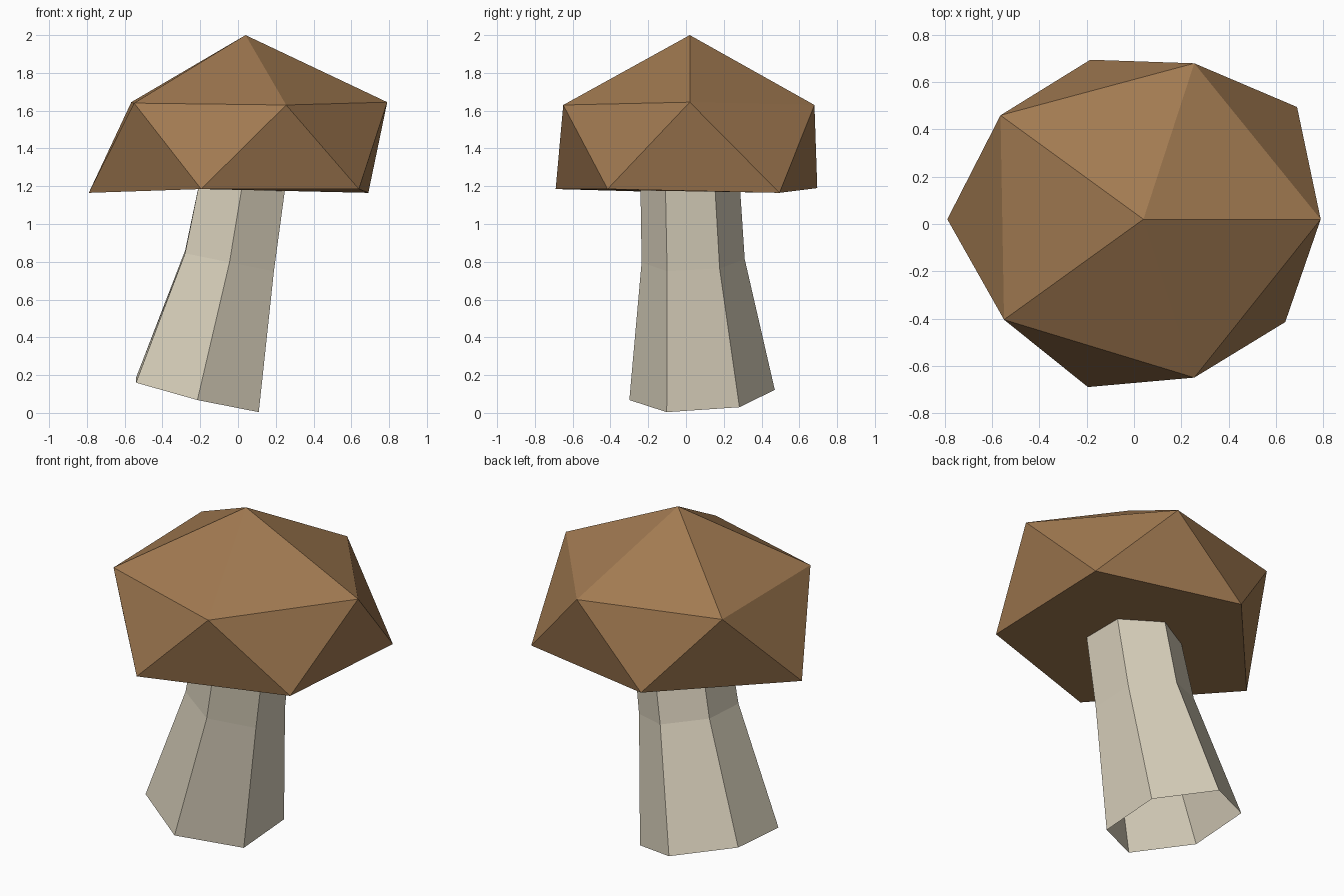
import bpy
import bmesh
from mathutils import Vector

if "Cube" in bpy.data.objects:
    bpy.data.objects.remove(bpy.data.objects["Cube"])


def material(name, rgb):
    m = bpy.data.materials.new(name)
    m.diffuse_color = (*rgb, 1.0)
    m.use_nodes = True
    m.node_tree.nodes["Principled BSDF"].inputs["Base Color"].default_value = m.diffuse_color
    return m


def finish(bm, name, mat):
    mesh = bpy.data.meshes.new(name)
    bm.to_mesh(mesh)
    bm.free()
    mesh.materials.append(mat)
    obj = bpy.data.objects.new(name, mesh)
    bpy.context.collection.objects.link(obj)
    return obj


brown = material("cap brown", (0.36, 0.195, 0.083))
cream = material("stem cream", (0.69, 0.63, 0.50))

# Cap: uneven icosahedron with its bottom point cut off flat
upper = [(0.79, 0.02, 1.645), (0.255, 0.68, 1.63), (-0.565, 0.46, 1.645),
         (-0.55, -0.405, 1.64), (0.255, -0.65, 1.63)]
lower = [(0.69, 0.495, 1.165), (-0.185, 0.695, 1.19), (-0.79, 0.02, 1.165),
         (-0.195, -0.69, 1.185), (0.64, -0.415, 1.185)]
bm = bmesh.new()
apex = bm.verts.new((0.04, 0.02, 2.0))
up = [bm.verts.new(p) for p in upper]
low = [bm.verts.new(p) for p in lower]
for i in range(5):
    j = (i + 1) % 5
    bm.faces.new((apex, up[i], up[j]))
    bm.faces.new((up[i], low[i], up[j]))
    bm.faces.new((low[i], low[j], up[j]))
bm.faces.new(low[::-1])
finish(bm, "cap", brown)

# Stem: leaning six-sided tube, open at the foot.
# Each ring is a centre plus three corner offsets, mirrored through the centre.
rings = [
    ((-0.215, 0.085, 0.095), [(0.325, -0.187, -0.091), (0.325, 0.198, -0.065), (0.0, 0.385, 0.027)]),
    ((-0.045, 0.038, 0.805), [(0.235, -0.138, -0.055), (0.235, 0.14, -0.04), (0.0, 0.273, 0.008)]),
    ((0.03, 0.02, 1.25), [(0.228, -0.13, 0.0), (0.228, 0.13, 0.0), (0.0, 0.262, 0.0)]),
]
bm = bmesh.new()
loops = []
for centre, offsets in rings:
    c = Vector(centre)
    loops.append([bm.verts.new(c + s * Vector(o)) for s in (1, -1) for o in offsets])
for a, b in zip(loops, loops[1:]):
    for i in range(6):
        j = (i + 1) % 6
        bm.faces.new((a[i], a[j], b[j], b[i]))
finish(bm, "stem", cream)
